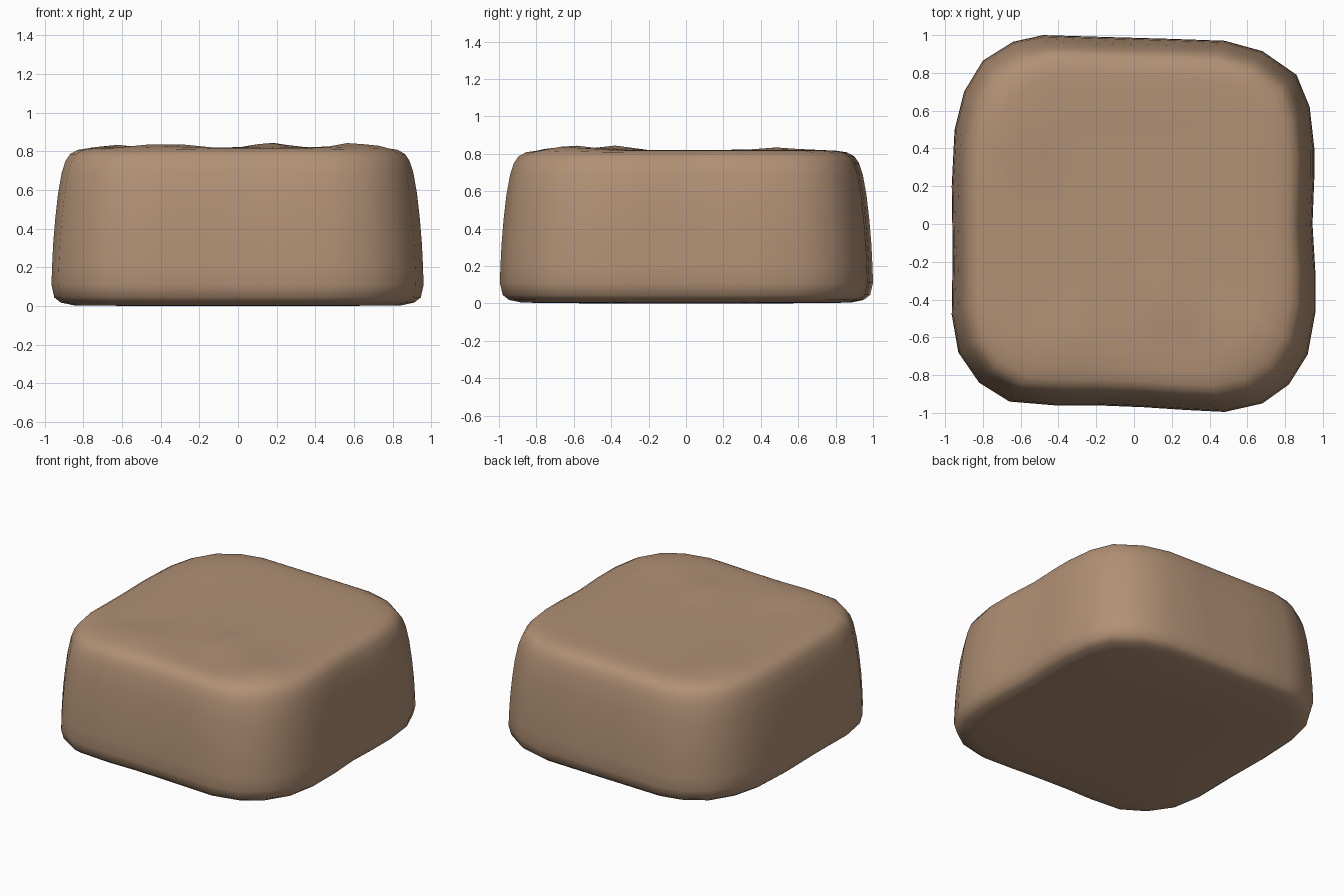
import bpy, bmesh, math

# Widest outline of the stone seen from above (counter-clockwise)
OUTLINE = [(-0.48, 1.0), (-0.64, 0.965), (-0.8, 0.865), (-0.9, 0.7), (-0.95, 0.5),
           (-0.965, 0.2), (-0.96, -0.15), (-0.965, -0.48), (-0.93, -0.68), (-0.82, -0.84),
           (-0.66, -0.94), (-0.42, -0.96), (-0.2, -0.96), (0.05, -0.97), (0.28, -0.985),
           (0.48, -0.995), (0.68, -0.95), (0.82, -0.85), (0.92, -0.69), (0.96, -0.47),
           (0.96, -0.25), (0.945, 0.0), (0.955, 0.25), (0.955, 0.4), (0.93, 0.62),
           (0.86, 0.79), (0.68, 0.915), (0.48, 0.97), (0.2, 0.98), (-0.15, 0.99)]

# Side profile: (outline scale, height)
PROFILE = [(0.5, 0.0), (0.88, 0.004), (0.95, 0.018), (0.985, 0.045), (1.0, 0.11),
           (0.997, 0.2), (0.991, 0.32), (0.98, 0.45), (0.965, 0.58), (0.945, 0.69),
           (0.925, 0.75), (0.9, 0.786), (0.86, 0.808), (0.79, 0.818), (0.69, 0.82),
           (0.55, 0.818), (0.38, 0.817), (0.2, 0.817)]

# Gentle lumps on the top: (x, y, height)
LUMPS = [(0.62, -0.6, 0.028), (-0.37, -0.62, 0.027), (0.17, -0.4, 0.028),
         (-0.62, 0.5, 0.014)]


def lump(x, y):
    return sum(h * math.exp(-((x - a) ** 2 + (y - b) ** 2) / 0.016) for a, b, h in LUMPS)


bm = bmesh.new()
rings = []
for s, z in PROFILE:
    ring = []
    for x, y in OUTLINE:
        px, py = x * s, y * s
        ring.append(bm.verts.new((px, py, z + (lump(px, py) if z > 0.78 else 0))))
    rings.append(ring)

# Skin between neighbouring rings, then close both ends
n = len(OUTLINE)
for lo, hi in zip(rings, rings[1:]):
    for i in range(n):
        j = (i + 1) % n
        bm.faces.new((lo[i], lo[j], hi[j], hi[i]))
bm.faces.new(rings[0][::-1])
bm.faces.new(rings[-1])
bmesh.ops.recalc_face_normals(bm, faces=bm.faces)
for f in bm.faces:
    f.smooth = True

mesh = bpy.data.meshes.new("stone_block")
bm.to_mesh(mesh)
bm.free()
stone = bpy.data.objects.new("stone_block", mesh)
bpy.context.collection.objects.link(stone)

# Single warm brown colour
mat = bpy.data.materials.new("warm brown stone")
mat.diffuse_color = (0.44, 0.28, 0.178, 1)
mesh.materials.append(mat)
